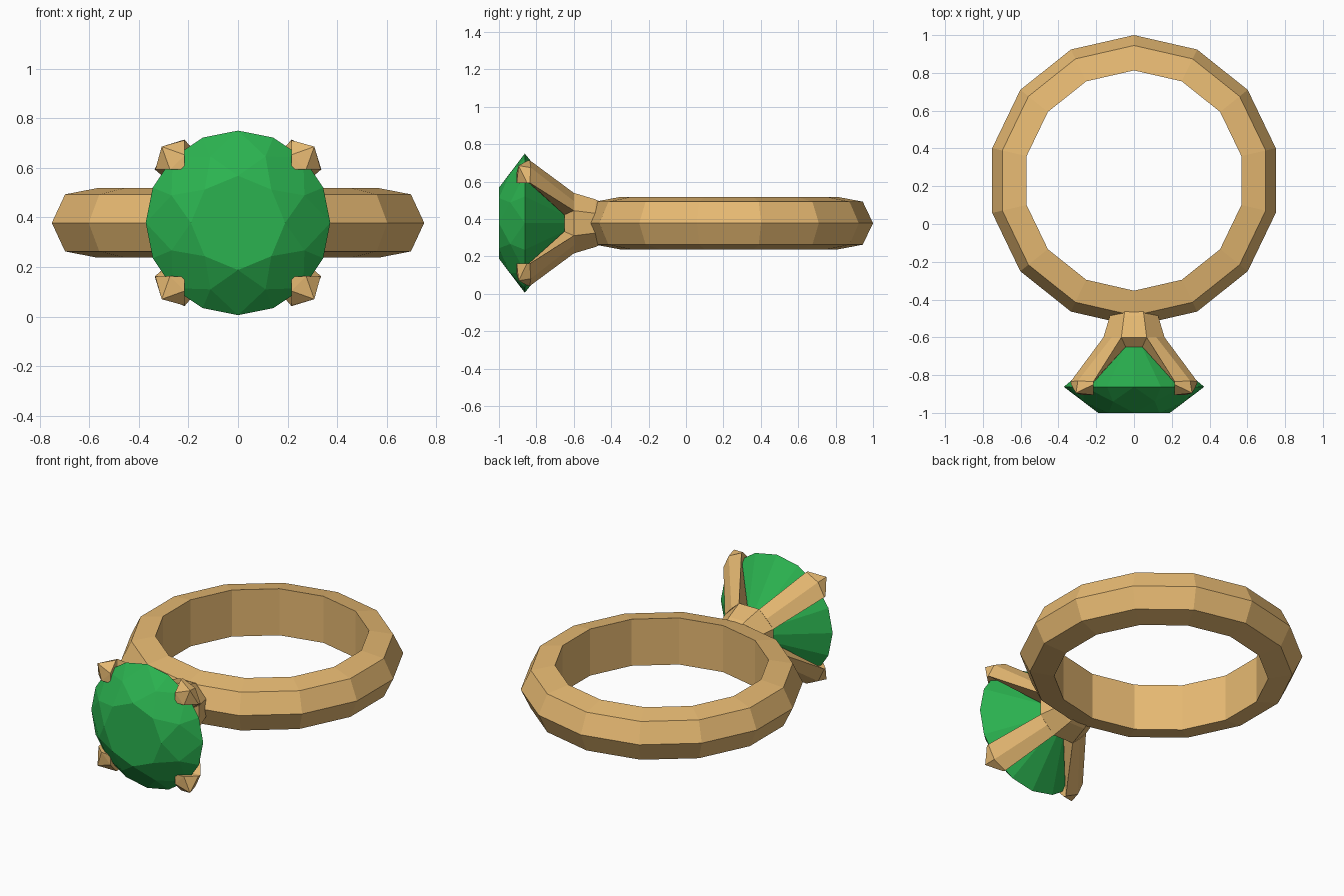
import bpy, bmesh
from math import sin, cos, pi, tau

if "Cube" in bpy.data.objects:
    bpy.data.objects.remove(bpy.data.objects["Cube"])

ZC = 0.378          # height of the ring plane and of the stone's axis


def material(name, rgb):
    m = bpy.data.materials.new(name)
    m.diffuse_color = (*rgb, 1)
    m.use_nodes = True
    m.node_tree.nodes["Principled BSDF"].inputs["Base Color"].default_value = m.diffuse_color
    return m


gold = material("gold", (0.80, 0.49, 0.17))
green = material("green_stone", (0.024, 0.45, 0.08))


def finish(name, bm, mat):
    bmesh.ops.recalc_face_normals(bm, faces=bm.faces)
    me = bpy.data.meshes.new(name)
    bm.to_mesh(me)
    bm.free()
    me.materials.append(mat)
    ob = bpy.data.objects.new(name, me)
    bpy.context.collection.objects.link(ob)
    return ob


def bridge(bm, a, b):
    n = len(a)
    for i in range(n):
        j = (i + 1) % n
        bm.faces.new((a[i], a[j], b[j], b[i]))


def setting_ring(bm, r, y, n, offset=0.0):
    """Ring of vertices around the stone's axis (parallel to y)."""
    return [bm.verts.new((r * cos(tau * i / n + offset), y,
                          ZC + r * sin(tau * i / n + offset))) for i in range(n)]


# Band: five-point section swept around 14 sides
section = [(0.77, 0), (0.715, 0.115), (0.583, 0.14), (0.583, -0.14), (0.715, -0.115)]
bm = bmesh.new()
loops = []
for k in range(14):
    a = tau * k / 14
    loops.append([bm.verts.new((r * sin(a), 0.23 + r * cos(a), ZC + h)) for r, h in section])
for k in range(14):
    bridge(bm, loops[k], loops[(k + 1) % 14])
finish("band", bm, gold)

# Stone: brilliant cut with octagonal table, 16-sided girdle and pointed back
bm = bmesh.new()
table = setting_ring(bm, 0.19, -1.0, 8)
mid = setting_ring(bm, 0.29, -0.94, 8, pi / 8)
girdle = setting_ring(bm, 0.372, -0.862, 16)
culet = bm.verts.new((0, -0.56, ZC))
bm.faces.new(table)
for k in range(8):
    n = (k + 1) % 8
    g0, g1, g2 = girdle[2 * k], girdle[2 * k + 1], girdle[2 * n]
    bm.faces.new((table[k], table[n], mid[k]))
    bm.faces.new((table[k], mid[k], g0, mid[k - 1]))
    bm.faces.new((mid[k], g0, g1))
    bm.faces.new((mid[k], g1, g2))
    bm.faces.new((g0, g1, culet))
    bm.faces.new((g1, g2, culet))
finish("stone", bm, green)

# Collet: octagonal base joining the band to the prongs
bm = bmesh.new()
rings = [setting_ring(bm, r, y, 8, pi / 8)
         for r, y in [(0.125, -0.46), (0.138, -0.485), (0.175, -0.6), (0.125, -0.65)]]
for a, b in zip(rings, rings[1:]):
    bridge(bm, a, b)
bm.faces.new(rings[0])
bm.faces.new(rings[-1])
finish("collet", bm, gold)

# Prongs: half sections (radius, half width, y) from collet to tip, mirrored in width
prong = [
    [(0.165, 0, -0.598), (0.162, 0.067, -0.6), (0.112, 0.05, -0.65), (0.09, 0, -0.65)],
    [(0.42, 0, -0.83), (0.39, 0.085, -0.835), (0.346, 0.042, -0.84), (0.31, 0, -0.84)],
    [(0.435, 0, -0.895), (0.388, 0.083, -0.85), (0.346, 0.042, -0.905), (0.305, 0, -0.905)],
]
for q in range(4):
    a = pi / 4 + q * pi / 2
    bm = bmesh.new()
    rings = []
    for s in prong:
        full = s + [(r, -t, y) for r, t, y in s[2:0:-1]]
        rings.append([bm.verts.new((r * cos(a) - t * sin(a), y,
                                    ZC + r * sin(a) + t * cos(a))) for r, t, y in full])
    for lo, hi in zip(rings, rings[1:]):
        bridge(bm, lo, hi)
    bm.faces.new(rings[0])
    t = rings[-1]
    for f in ((t[0], t[1], t[2]), (t[0], t[2], t[4]), (t[0], t[4], t[5]), (t[2], t[3], t[4])):
        bm.faces.new(f)
    finish(f"prong_{q + 1}", bm, gold)
